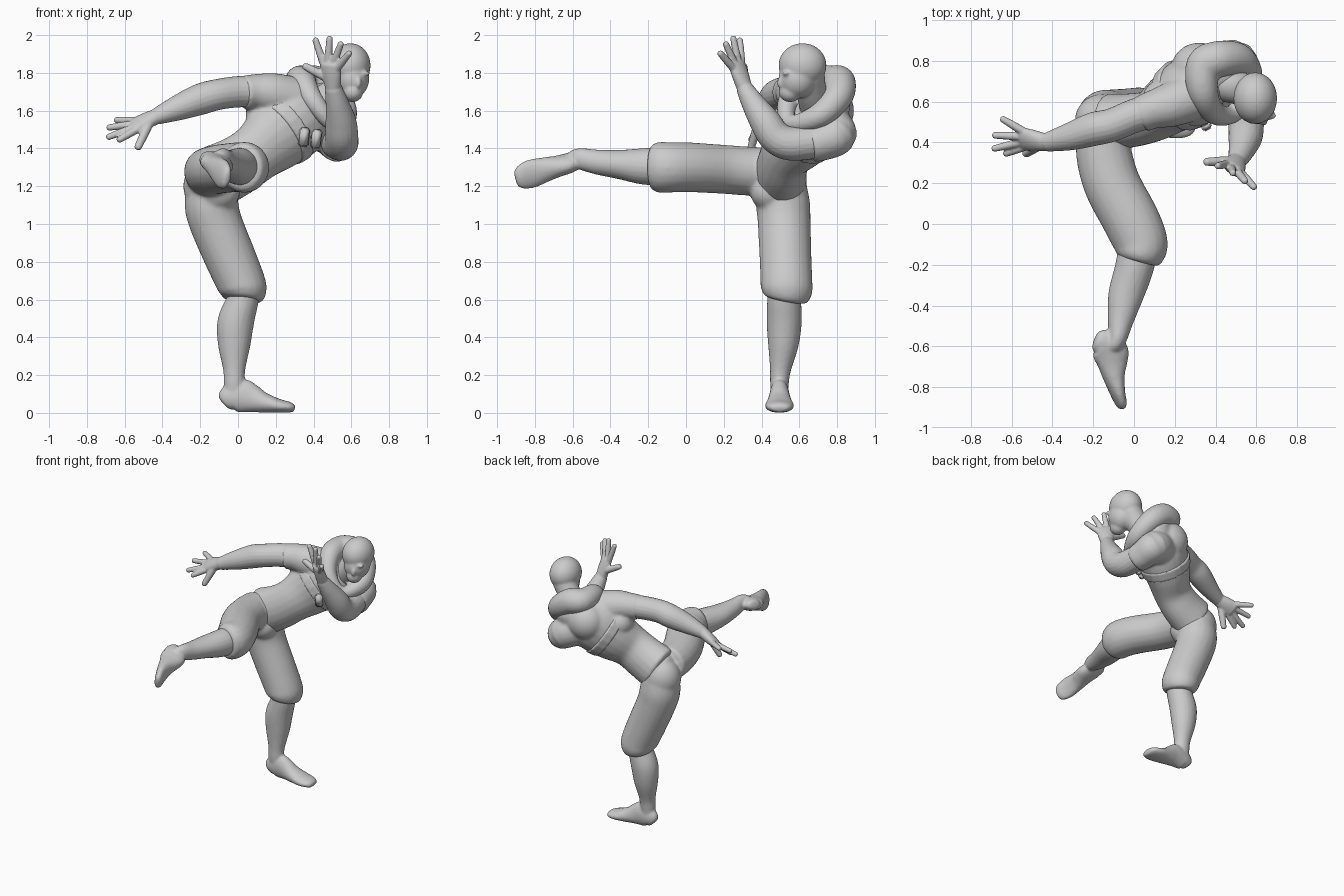
import bpy, bmesh, math
from mathutils import Vector, Matrix


def loft(bm, secs, side, side2=None, cap=0.5, n=20, k=6, M=None):
    """Smooth tube through rows (x, y, z, half width, half depth) with domed ends."""
    rows = [tuple(s) if len(s) == 5 else (*s, s[3]) for s in secs]
    pts = []
    for i in range(len(rows) - 1):
        p0, p1 = rows[max(i - 1, 0)], rows[i]
        p2, p3 = rows[i + 1], rows[min(i + 2, len(rows) - 1)]
        for j in range(k):
            t = j / k
            pts.append([0.5 * (2 * b + (c - a) * t + (2 * a - 5 * b + 4 * c - d) * t * t
                               + (3 * b - a - 3 * c + d) * t ** 3)
                        for a, b, c, d in zip(p0, p1, p2, p3)])
    pts.append(list(rows[-1]))
    s0 = Vector(side)
    s1 = Vector(side2 or side)
    rings = []
    last = len(pts) - 1

    def ring(c, u, v, a, b):
        vs = []
        for q in range(n):
            w = 2 * math.pi * q / n
            co = c + u * a * math.cos(w) + v * b * math.sin(w)
            vs.append(bm.verts.new(M @ co if M else co))
        rings.append(vs)

    for i, p in enumerate(pts):
        t = (Vector(pts[min(i + 1, last)][:3]) - Vector(pts[max(i - 1, 0)][:3])).normalized()
        s = s0.lerp(s1, i / last)
        u = (s - t * s.dot(t)).normalized()
        v = t.cross(u)
        c, a, b = Vector(p[:3]), p[3], p[4]
        steps = [0]
        if i == 0:
            steps = [-80, -55, -28, 0]
        elif i == last:
            steps = [0, 28, 55, 80]
        for d in steps:
            f, h = math.cos(math.radians(d)), math.sin(math.radians(d))
            ring(c + t * h * cap * min(a, b), u, v, a * f, b * f)
    for r, q in zip(rings, rings[1:]):
        for i in range(n):
            bm.faces.new((r[i], r[(i + 1) % n], q[(i + 1) % n], q[i]))
    bm.faces.new(rings[0][::-1])
    bm.faces.new(rings[-1])


def ball(bm, c, r, tilt=0):
    M = Matrix.Translation(c) @ Matrix.Rotation(math.radians(tilt), 4, 'X')
    bmesh.ops.create_uvsphere(bm, u_segments=32, v_segments=20, radius=1,
                              matrix=M @ Matrix.Diagonal((*r, 1)))


def finish(bm, name, voxel=0.011, smooth=4):
    """Fuse overlapping shapes into one smooth skin."""
    bmesh.ops.recalc_face_normals(bm, faces=bm.faces)
    me = bpy.data.meshes.new(name)
    bm.to_mesh(me)
    bm.free()
    for p in me.polygons:
        p.use_smooth = True
    ob = bpy.data.objects.new(name, me)
    bpy.context.collection.objects.link(ob)
    if voxel:
        r = ob.modifiers.new('fuse', 'REMESH')
        r.mode = 'VOXEL'
        r.voxel_size = voxel
        r.use_smooth_shade = True
        s = ob.modifiers.new('soften', 'SMOOTH')
        s.factor = 0.5
        s.iterations = smooth
    return ob


X, Y, Z = (1, 0, 0), (0, 1, 0), (0, 0, 1)
HIP_SIDE, MID_SIDE, CHEST_SIDE = (.5, .1, -.85), (.61, .36, -.64), (.68, .54, -.5)

# Trousers: pelvis, seat, standing thigh, kicking thigh
bm = bmesh.new()
loft(bm, [(-.17, .50, 1.24, .13, .11), (-.12, .50, 1.25, .155, .13), (0, .51, 1.31, .14, .12)], HIP_SIDE)
ball(bm, (-.15, .51, 1.2), (.14, .13, .15))
ball(bm, (-.10, .44, 1.17), (.11, .10, .10))
loft(bm, [(-.14, .51, 1.2, .13), (-.14, .515, 1.1, .143), (-.115, .52, 1.0, .14),
          (-.04, .527, .82, .136, .138), (.015, .532, .69, .13, .138), (.025, .532, .645, .127, .137),
          (.022, .525, .605, .11, .12)], X, cap=.12)
loft(bm, [(-.155, .44, 1.275, .13), (-.145, .33, 1.28, .138, .13), (-.105, .19, 1.29, .14, .13),
          (-.015, .02, 1.3, .14, .132), (.032, -.09, 1.3, .134, .134), (.028, -.15, 1.3, .122, .134),
          (.022, -.18, 1.3, .105, .118)], X, cap=.12)
finish(bm, 'trousers', smooth=10)

# Jacket: torso with broad back and short sleeves
bm = bmesh.new()
loft(bm, [(-.12, .50, 1.25, .17, .14), (0, .51, 1.31, .16, .132), (.1, .535, 1.38, .158, .13),
          (.195, .60, 1.46, .188, .155), (.3, .66, 1.55, .205, .18), (.38, .70, 1.615, .175, .16),
          (.44, .70, 1.66, .10, .10)], HIP_SIDE, CHEST_SIDE, cap=.2)
ball(bm, (.14, .61, 1.58), (.10, .10, .10))
ball(bm, (.32, .755, 1.6), (.14, .135, .14))
ball(bm, (.44, .75, 1.63), (.12, .12, .12))
loft(bm, [(.3, .63, 1.66, .12), (.18, .585, 1.69, .11), (.09, .56, 1.70, .094), (.03, .535, 1.695, .09)],
     Z, cap=.1)
loft(bm, [(.38, .73, 1.53, .13), (.49, .795, 1.475, .112), (.515, .73, 1.44, .103), (.53, .66, 1.42, .096)],
     Z, cap=.1)
finish(bm, 'jacket', smooth=8)

# Hood gathered round the neck
bm = bmesh.new()
hood = [(.34, .78, 1.755, .085), (.42, .81, 1.745, .09), (.52, .80, 1.67, .08), (.565, .70, 1.57, .065),
        (.50, .55, 1.535, .045), (.40, .54, 1.65, .055), (.34, .64, 1.75, .075)]
loft(bm, hood + hood[:2], (.75, .23, .62))
ball(bm, (.45, .69, 1.63), (.09, .09, .09))
finish(bm, 'hood', smooth=8)

# Chest belt and pouches
bm = bmesh.new()
loft(bm, [(.215, .612, 1.478, .199, .172), (.262, .642, 1.516, .207, .184)], MID_SIDE, cap=.05)
finish(bm, 'chest_belt', voxel=.008, smooth=3)
front = Vector((.48, -.84, -.26)).normalized()
up = Vector((0, 0, 1))
up = (up - front * up.dot(front)).normalized()
turn = Matrix((up.cross(front), front, up)).transposed().to_4x4()
for i, c in enumerate([(.35, .488, 1.46), (.415, .53, 1.45)]):
    bm = bmesh.new()
    bmesh.ops.create_cube(bm, size=1, matrix=Matrix.Translation(c) @ turn @ Matrix.Diagonal((.05, .04, .1, 1)))
    bmesh.ops.bevel(bm, geom=bm.edges[:], offset=.009, segments=3, affect='EDGES')
    finish(bm, f'pouch_{i + 1}', voxel=0)

# Feet and shins
foot = [(-.068, 0, .052, .034, .05), (-.04, 0, .075, .046, .075), (.02, 0, .09, .052, .09),
        (.07, 0, .077, .056, .077), (.13, 0, .056, .066, .056), (.21, 0, .038, .077, .038),
        (.27, 0, .03, .066, .029), (.295, 0, .022, .045, .02)]


def leg(name, shin, side, M):
    bm = bmesh.new()
    loft(bm, shin, side)
    loft(bm, foot, Y, M=M, cap=.3)
    finish(bm, name, voxel=.008, smooth=6)


leg('standing_shin_and_foot',
    [(.03, .525, .68, .088), (.025, .52, .6, .085, .09), (-.012, .52, .48, .097, .093),
     (-.02, .515, .36, .086, .081), (-.02, .50, .23, .059, .056), (-.02, .495, .16, .056, .05),
     (-.02, .495, .10, .053, .045)], X, Matrix.Translation((0, .495, 0)))
f = Vector((.408, -.86, -.31)).normalized()
u = Vector((.87, .45, -.1))
u = (u - f * u.dot(f)).normalized()
M = Matrix.Translation((-.203, -.655, 1.335)) @ Matrix((f, u.cross(f), u)).transposed().to_4x4()
leg('kicking_shin_and_foot',
    [(.025, -.1, 1.305, .098), (0, -.22, 1.305, .095, .097), (-.04, -.35, 1.315, .087, .078),
     (-.065, -.47, 1.328, .065, .066), (-.08, -.56, 1.345, .046, .057), (-.105, -.6, 1.34, .042, .048)],
    X, M)


# Arms with open hands; fingertips run thumb, index ... little
def arm(name, bones, wrist, knuckle, tips):
    bm = bmesh.new()
    W, K = Vector(wrist), Vector(knuckle)
    tips = [Vector(t) for t in tips]
    across = (tips[1] - tips[4]).normalized()
    loft(bm, bones + [(*wrist, .047, .044)], across)
    loft(bm, [(*W, .044, .04), (*W.lerp(K, .5), .058, .037), (*W.lerp(K, .9), .063, .03)], across)
    starts = [W.lerp(K, .3) + across * .025]
    starts += [W.lerp(K, .85) + across * o for o in (.045, .015, -.015, -.045)]
    for i, (s, t) in enumerate(zip(starts, tips)):
        r = .025 if i == 0 else .021
        loft(bm, [(*s, r), (*s.lerp(t, .5), r * .95), (*t, r * .8)], across.cross(K - W), n=12, cap=.7)
    finish(bm, name, voxel=.006, smooth=3)


arm('guarding_arm',
    [(.515, .72, 1.44, .09), (.545, .56, 1.425, .09), (.55, .475, 1.46, .087),
     (.545, .42, 1.54, .082), (.525, .355, 1.64, .062)],
    (.505, .31, 1.72), (.485, .265, 1.86),
    [(.355, .305, 1.835), (.41, .285, 1.975), (.485, .25, 1.985), (.545, .21, 1.955), (.59, .18, 1.905)])
arm('trailing_arm',
    [(.1, .56, 1.70, .085), (0, .53, 1.70, .083), (-.11, .485, 1.685, .082), (-.2, .465, 1.66, .083),
     (-.31, .43, 1.618, .069)],
    (-.43, .40, 1.57), (-.56, .42, 1.515),
    [(-.53, .345, 1.405), (-.63, .345, 1.445), (-.687, .37, 1.46), (-.685, .435, 1.51), (-.645, .515, 1.55)])

# Head and neck
bm = bmesh.new()
loft(bm, [(.43, .70, 1.62, .10), (.52, .665, 1.70, .082), (.58, .65, 1.79, .085)], X)
ball(bm, (.595, .617, 1.84), (.107, .127, .117))
ball(bm, (.605, .59, 1.77), (.09, .10, .105), -12)
ball(bm, (.608, .55, 1.70), (.055, .06, .055))
ball(bm, (.637, .505, 1.755), (.017, .022, .036), -20)
for x, y in ((.605, .518), (.665, .53)):
    ball(bm, (x, y, 1.797), (.035, .02, .013))
finish(bm, 'head', voxel=.008, smooth=7)
